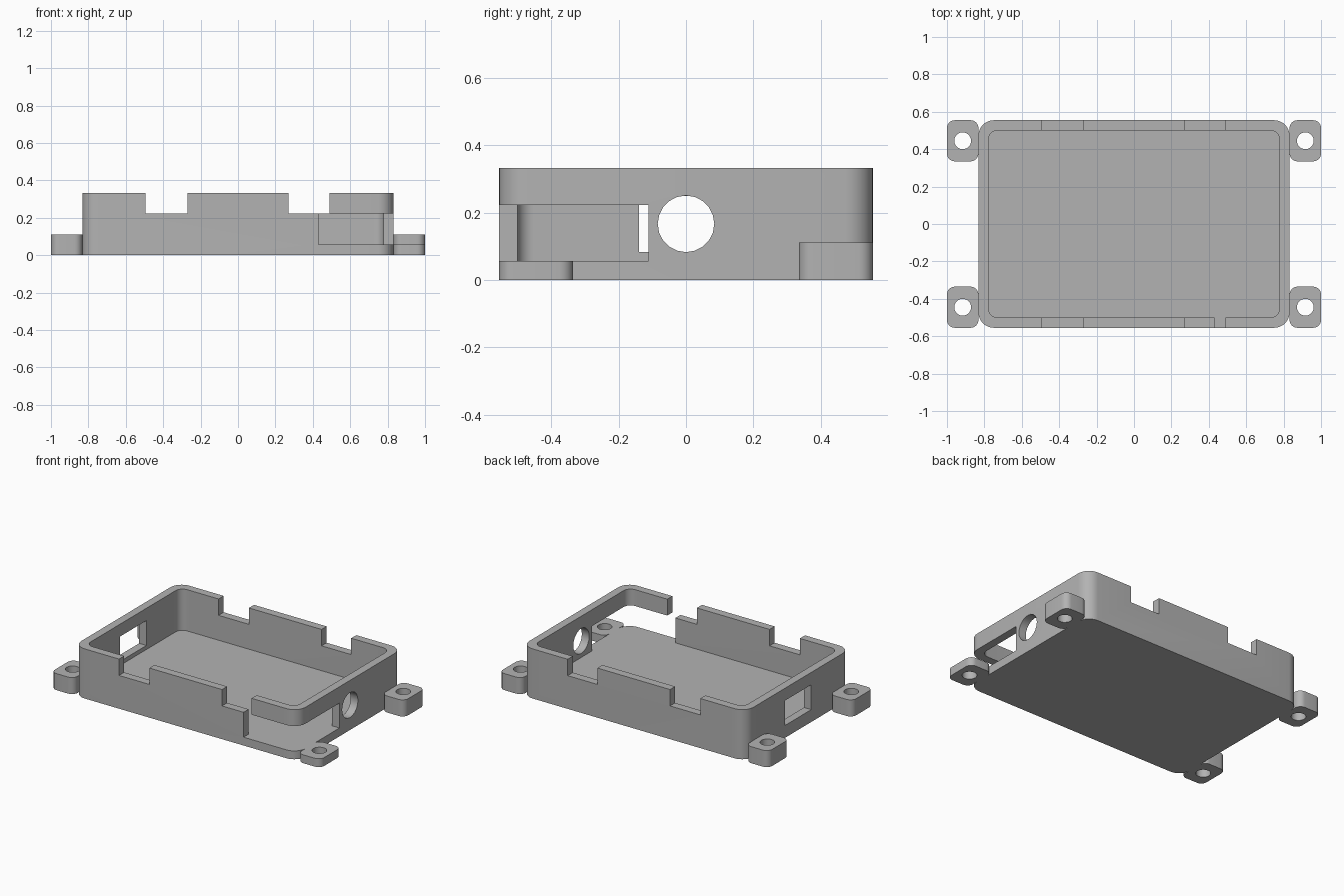
import bpy, bmesh, math

cube = bpy.data.objects.get("Cube")
if cube:
    bpy.data.objects.remove(cube, do_unlink=True)

GREY = (0.45, 0.45, 0.45, 1)
mat = bpy.data.materials.new("plain grey")
mat.use_nodes = True
mat.diffuse_color = GREY
mat.node_tree.nodes["Principled BSDF"].inputs["Base Color"].default_value = GREY

HX, HY, TOP = 0.832, 0.555, 0.333   # case half sizes and height
WALL, FLOOR, SILL = 0.054, 0.056, 0.223


def rounded_outline(x0, x1, y0, y1, r, seg=8):
    pts = []
    corners = [(x1 - r, y1 - r), (x0 + r, y1 - r), (x0 + r, y0 + r), (x1 - r, y0 + r)]
    for q, (cx, cy) in enumerate(corners):
        for i in range(seg + 1):
            a = (q + i / seg) * math.pi / 2
            pts.append((cx + r * math.cos(a), cy + r * math.sin(a)))
    return pts


def make_object(name, bm):
    bmesh.ops.recalc_face_normals(bm, faces=bm.faces)
    mesh = bpy.data.meshes.new(name)
    bm.to_mesh(mesh)
    bm.free()
    mesh.materials.append(mat)
    obj = bpy.data.objects.new(name, mesh)
    bpy.context.collection.objects.link(obj)
    return obj


def prism(name, outline, z0, z1):
    bm = bmesh.new()
    face = bm.faces.new([bm.verts.new((x, y, z0)) for x, y in outline])
    ext = bmesh.ops.extrude_face_region(bm, geom=[face], use_keep_orig=True)
    for v in ext["geom"]:
        if isinstance(v, bmesh.types.BMVert):
            v.co.z = z1
    return make_object(name, bm)


def block(x0, x1, y0, y1, z0, z1):
    return prism("cutter", [(x0, y0), (x1, y0), (x1, y1), (x0, y1)], z0, z1)


def circle(cx, cy, r, n):
    return [(cx + r * math.cos(2 * math.pi * i / n),
             cy + r * math.sin(2 * math.pi * i / n)) for i in range(n)]


def activate(obj):
    bpy.ops.object.select_all(action='DESELECT')
    obj.select_set(True)
    bpy.context.view_layer.objects.active = obj


def cut(obj, cutter):
    cutter.hide_render = True
    activate(obj)
    mod = obj.modifiers.new("cut", 'BOOLEAN')
    mod.operation = 'DIFFERENCE'
    mod.solver = 'EXACT'
    mod.object = cutter
    bpy.ops.object.modifier_apply(modifier=mod.name)
    bpy.data.objects.remove(cutter, do_unlink=True)


def smooth(obj):
    activate(obj)
    bpy.ops.object.shade_smooth_by_angle(angle=math.radians(30))


# Open tray with rounded corners
case = prism("case", rounded_outline(-HX, HX, -HY, HY, 0.083), 0, TOP)
ix, iy = HX - WALL, HY - WALL
cut(case, prism("cavity", rounded_outline(-ix, ix, -iy, iy, 0.05), FLOOR, 0.5))

# Rim notches through the front and back walls
for x0, x1 in ((-0.495, -0.27), (0.27, 0.49)):
    cut(case, block(x0, x1, -0.7, 0.7, SILL, 0.5))

# Opening that wraps around one front corner
cut(case, block(0.43, 0.95, -0.7, -0.112, FLOOR, SILL))

# Rectangular window in one end wall
cut(case, block(-0.95, -0.7, -0.14, 0.14, 0.083, 0.25))

# Round hole in the other end wall
round_cutter = prism("round_cutter", circle(0, 0, 0.084, 20), -0.1, 0.1)
round_cutter.rotation_euler.y = math.pi / 2
round_cutter.location = (HX - 0.02, 0, 0.167)
bpy.context.view_layer.update()
cut(case, round_cutter)
smooth(case)

# Four mounting tabs with screw holes; the one under the opening is thinner
for sx, side in ((-1, "right"), (1, "left")):
    for sy, end in ((-1, "front"), (1, "back")):
        xs = sorted((sx * HX, sx * 1.0))
        ys = sorted((sy * 0.335, sy * HY))
        height = FLOOR if (sx, sy) == (1, -1) else 0.111
        tab = prism(f"{end}_{side}_tab", rounded_outline(*xs, *ys, 0.042), 0, height)
        cut(tab, prism("screw_cutter", circle(sx * 0.916, sy * 0.445, 0.045, 24), -0.1, 0.3))
        smooth(tab)
